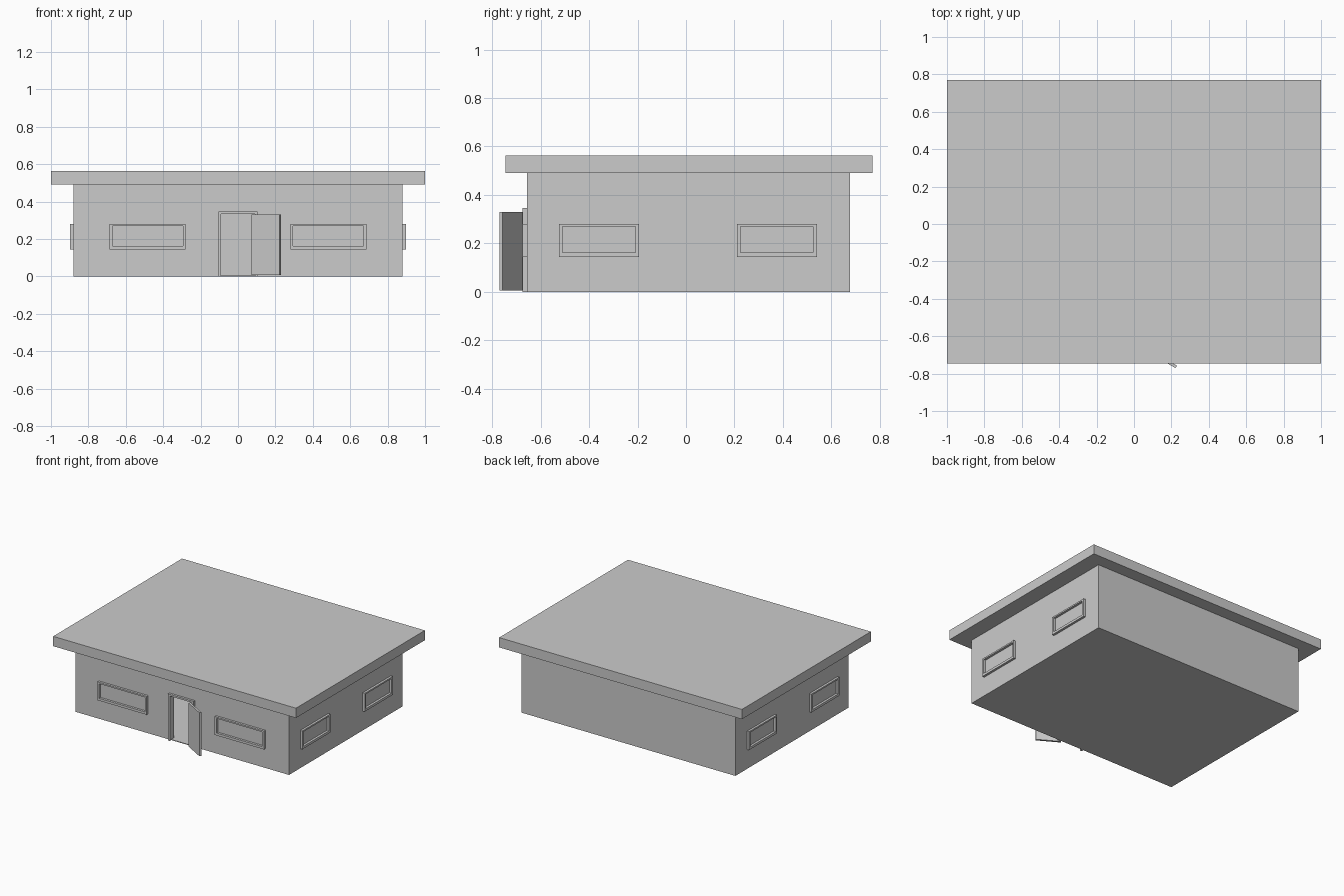
import bpy, bmesh, math
from mathutils import Matrix, Vector

if "Cube" in bpy.data.objects:
    bpy.data.objects.remove(bpy.data.objects["Cube"])


def new_object(name, bm, matrix=None):
    bmesh.ops.recalc_face_normals(bm, faces=bm.faces[:])
    mesh = bpy.data.meshes.new(name)
    bm.to_mesh(mesh)
    bm.free()
    obj = bpy.data.objects.new(name, mesh)
    bpy.context.collection.objects.link(obj)
    if matrix:
        obj.matrix_world = matrix
    return obj


def box(name, lo, hi, matrix=None):
    lo, hi = Vector(lo), Vector(hi)
    bm = bmesh.new()
    bmesh.ops.create_cube(bm, size=1)
    bmesh.ops.scale(bm, vec=hi - lo, verts=bm.verts[:])
    bmesh.ops.translate(bm, vec=(lo + hi) / 2, verts=bm.verts[:])
    return new_object(name, bm, matrix)


def frame(name, outer, inner, depth, matrix, closed=True):
    """Flat frame between two (x0, x1, z0, z1) rectangles, extruded towards -y.
    An open frame leaves out the bottom bar."""
    bm = bmesh.new()

    def corners(r):
        x0, x1, z0, z1 = r
        return [bm.verts.new((x, 0, z)) for x, z in ((x0, z0), (x0, z1), (x1, z1), (x1, z0))]

    a, b = corners(outer), corners(inner)
    for i in range(4 if closed else 3):
        j = (i + 1) % 4
        bm.faces.new((a[i], a[j], b[j], b[i]))
    ext = bmesh.ops.extrude_face_region(bm, geom=bm.faces[:], use_keep_orig=True)
    bmesh.ops.translate(bm, vec=(0, -depth, 0),
                        verts=[v for v in ext["geom"] if isinstance(v, bmesh.types.BMVert)])
    return new_object(name, bm, matrix)


X, Y0, Y1, EAVES = 0.88, -0.657, 0.676, 0.49
WALL = 0.03

# Hollow walls with a thin floor and a doorway
walls = box("walls", (-X, Y0, 0), (X, Y1, EAVES))
room = box("room_cutter", (-X + WALL, Y0 + WALL, 0.005), (X - WALL, Y1 - WALL, EAVES - 0.005))
doorway = box("doorway_cutter", (-0.09, Y0 - 0.1, 0.005), (0.09, Y0 + 0.1, 0.334))
for cutter in (room, doorway):
    cutter.hide_render = True
    cutter.hide_set(True)
    mod = walls.modifiers.new(cutter.name, "BOOLEAN")
    mod.operation = "DIFFERENCE"
    mod.solver = "EXACT"
    mod.object = cutter

# Overhanging flat roof
box("roof", (-1, -0.746, EAVES), (1, 0.77, 0.563))

# Window frames on the front and both sides
front_outer, front_inner = (-0.203, 0.203, 0.144, 0.281), (-0.188, 0.188, 0.162, 0.27)
side_outer, side_inner = (-0.165, 0.165, 0.144, 0.281), (-0.15, 0.15, 0.162, 0.27)
for side, s in (("left", -1), ("right", 1)):
    frame(f"front_window_{side}", front_outer, front_inner, 0.017,
          Matrix.Translation((s * 0.483, Y0, 0)))
    for place, y in (("front", -0.359), ("rear", 0.375)):
        frame(f"{side}_window_{place}", side_outer, side_inner, 0.017,
              Matrix.Translation((s * X, y, 0)) @ Matrix.Rotation(s * math.pi / 2, 4, "Z"))

# Door frame and the door standing open
frame("door_frame", (-0.104, 0.104, 0, 0.347), (-0.09, 0.09, 0, 0.334), 0.017,
      Matrix.Translation((0, Y0, 0)), closed=False)
box("door", (0, 0, 0.006), (0.173, 0.015, 0.33),
    Matrix.Translation((0.072, -0.684, 0)) @ Matrix.Rotation(math.radians(-30), 4, "Z"))
